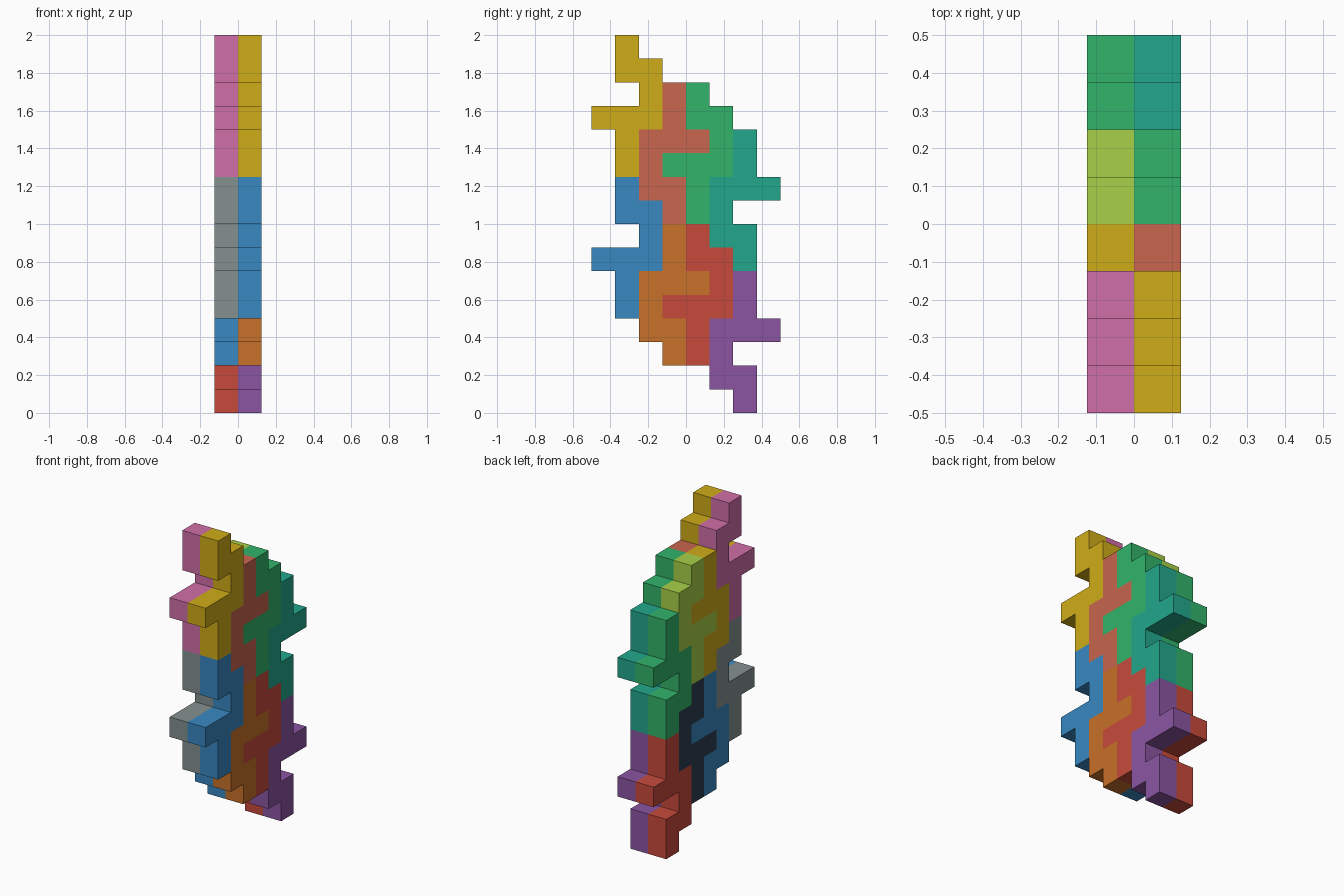
import bpy
import bmesh

if "Cube" in bpy.data.objects:
    bpy.data.objects.remove(bpy.data.objects["Cube"])

U = 0.125  # grid unit

# Outline of one interlocking tile (y, z) in grid units
OUTLINE = [(0, 0), (1, 0), (1, 2), (0, 2), (0, 3), (2, 3), (2, 4),
           (1, 4), (1, 6), (0, 6), (0, 4), (-1, 4), (-1, 1), (0, 1)]

PALETTE = {
    "yellow": "d0ac18", "blue": "3888c2", "salmon": "c8664d", "orange": "c87128",
    "green": "32b46a", "red": "c84a3b", "teal": "22a78c", "purple": "8b55a2",
    "pink": "d16ea8", "slate": "84918f", "lime": "a8d048", "navy": "2c3e50",
}


def linear(c):
    return c / 12.92 if c <= 0.04045 else ((c + 0.055) / 1.055) ** 2.4


def make_material(name, code):
    mat = bpy.data.materials.new(name)
    rgb = [linear(int(code[i:i + 2], 16) / 255) for i in (0, 2, 4)]
    mat.diffuse_color = (*rgb, 1)
    mat.use_nodes = True
    mat.node_tree.nodes["Principled BSDF"].inputs["Base Color"].default_value = mat.diffuse_color
    return mat


def tile(name, mat, x0, column, mid_row, turned):
    """Extrude the outline one unit in x; turned = rotated half a turn."""
    s = -1 if turned else 1
    bm = bmesh.new()
    verts = [bm.verts.new((x0, (column + 0.5 + s * (y - 0.5)) * U,
                           (mid_row + s * (z - 3)) * U)) for y, z in OUTLINE]
    face = bm.faces.new(verts)
    ext = bmesh.ops.extrude_face_region(bm, geom=[face])
    moved = [g for g in ext["geom"] if isinstance(g, bmesh.types.BMVert)]
    bmesh.ops.translate(bm, verts=moved, vec=(U, 0, 0))
    bmesh.ops.recalc_face_normals(bm, faces=bm.faces[:])
    mesh = bpy.data.meshes.new(name)
    bm.to_mesh(mesh)
    bm.free()
    mesh.materials.append(mat)
    bpy.context.collection.objects.link(bpy.data.objects.new(name, mesh))


materials = {n: make_material(n, c) for n, c in PALETTE.items()}

# Tile places: spine column, middle row, turned, right colour, left colour
PLACES = [
    (-3, 13, True, "yellow", "pink"),
    (-3, 7, True, "blue", "slate"),
    (-1, 11, False, "salmon", "yellow"),
    (-1, 5, False, "orange", "blue"),
    (0, 11, True, "green", "lime"),
    (0, 5, True, "red", "navy"),
    (2, 9, False, "teal", "green"),
    (2, 3, False, "purple", "red"),
]

# Two layers of eight tiles, side by side in x
for column, row, turned, right, left in PLACES:
    tile("right_tile_" + right, materials[right], 0, column, row, turned)
    tile("left_tile_" + left, materials[left], -U, column, row, turned)
